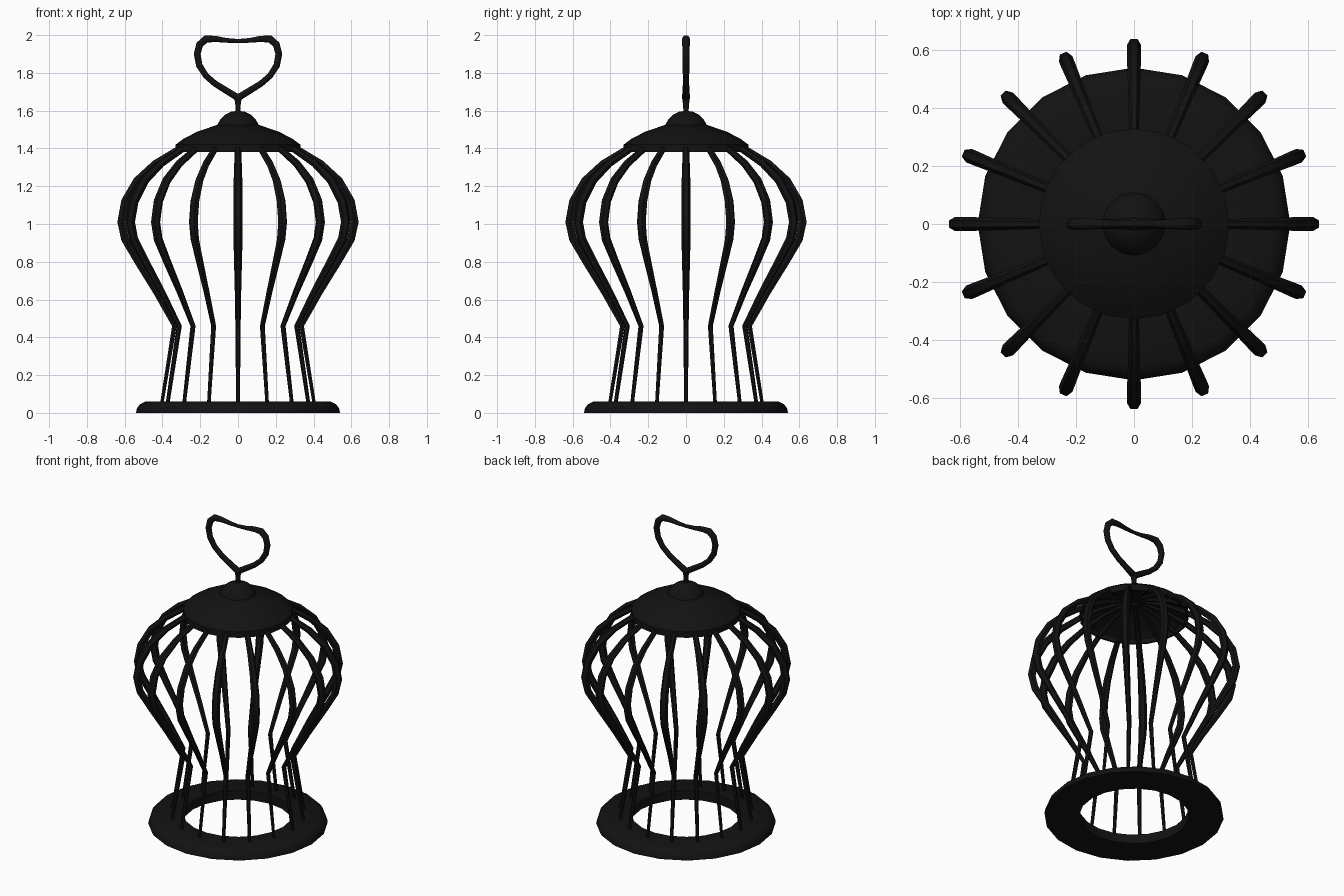
import bpy, bmesh, math
from mathutils import Vector, Matrix

if "Cube" in bpy.data.objects:
    bpy.data.objects.remove(bpy.data.objects["Cube"])

black = bpy.data.materials.new("black_iron")
black.diffuse_color = (0.006, 0.006, 0.006, 1)
black.use_nodes = True
black.node_tree.nodes["Principled BSDF"].inputs["Base Color"].default_value = black.diffuse_color


def finish(name, bm, angle):
    bmesh.ops.remove_doubles(bm, verts=bm.verts, dist=1e-5)
    bmesh.ops.recalc_face_normals(bm, faces=bm.faces)
    me = bpy.data.meshes.new(name)
    bm.to_mesh(me)
    bm.free()
    me.materials.append(black)
    ob = bpy.data.objects.new(name, me)
    bpy.context.collection.objects.link(ob)
    bpy.ops.object.select_all(action='DESELECT')
    ob.select_set(True)
    bpy.context.view_layer.objects.active = ob
    bpy.ops.object.shade_smooth_by_angle(angle=math.radians(angle))
    return ob


def bridge(bm, a, b):
    n = len(a)
    for i in range(n):
        bm.faces.new((a[i], a[(i + 1) % n], b[(i + 1) % n], b[i]))


def lathe(name, profile, sides, angle=40):
    """Revolve a closed (radius, z) loop around the z axis."""
    bm = bmesh.new()
    rings = []
    for k in range(sides):
        t = 2 * math.pi * k / sides
        rings.append([bm.verts.new((r * math.cos(t), r * math.sin(t), z)) for r, z in profile])
    for k in range(sides):
        bridge(bm, rings[k], rings[(k + 1) % sides])
    return finish(name, bm, angle)


def tube(bm, path, closed=False, sides=8, turn=0.0):
    """Sweep a round section along (x, z, radius) points, then spin it about z."""
    rot = Matrix.Rotation(turn, 3, 'Z')
    n = len(path)
    rings = []
    for i, (x, z, r) in enumerate(path):
        p = path[(i - 1) % n if closed else max(i - 1, 0)]
        q = path[(i + 1) % n if closed else min(i + 1, n - 1)]
        d = Vector((q[0] - p[0], 0, q[1] - p[1])).normalized()
        side = Vector((d.z, 0, -d.x))
        ring = []
        for k in range(sides):
            t = 2 * math.pi * (k + 0.5) / sides
            v = Vector((x, 0, z)) + side * (r * math.cos(t)) + Vector((0, r * math.sin(t), 0))
            ring.append(bm.verts.new(rot @ v))
        rings.append(ring)
    for i in range(n if closed else n - 1):
        bridge(bm, rings[i], rings[(i + 1) % n])
    if not closed:
        bm.faces.new(rings[0])
        bm.faces.new(rings[-1])


# Base ring with a rounded outer shoulder
lathe("base_ring", [(0.33, 0), (0.54, 0), (0.535, 0.025), (0.52, 0.045), (0.49, 0.06), (0.33, 0.06)], 20)

# Sixteen tapered, bulging bars that meet under the cap
bar = [(0.405, 0.04, 0.010), (0.337, 0.46, 0.014), (0.435, 0.64, 0.017), (0.53, 0.80, 0.021),
       (0.598, 0.92, 0.024), (0.617, 1.01, 0.025), (0.597, 1.12, 0.025), (0.535, 1.23, 0.023),
       (0.44, 1.32, 0.020), (0.32, 1.395, 0.017), (0.20, 1.45, 0.014), (0.03, 1.49, 0.010)]
bm = bmesh.new()
for i in range(16):
    tube(bm, bar, sides=6, turn=2 * math.pi * i / 16)
finish("cage_bars", bm, 35)

# Hollow domed cap with an upright rim
lathe("cap", [(0.0, 1.545), (0.11, 1.525), (0.22, 1.487), (0.29, 1.45), (0.33, 1.42), (0.33, 1.38),
              (0.318, 1.38), (0.318, 1.412), (0.28, 1.438), (0.21, 1.473), (0.10, 1.51), (0.0, 1.525)], 20)

# Round knob on the cap
bm = bmesh.new()
bmesh.ops.create_uvsphere(bm, u_segments=16, v_segments=10, radius=0.118,
                          matrix=Matrix.Translation((0, 0, 1.482)))
bmesh.ops.bisect_plane(bm, geom=bm.verts[:] + bm.edges[:] + bm.faces[:],
                       plane_co=(0, 0, 1.50), plane_no=(0, 0, 1), clear_inner=True)
finish("knob", bm, 60)

# Heart-shaped handle: mirrored half outline, thin at the dip
half = [(0.06, 1.705, 0.018), (0.12, 1.742, 0.017), (0.17, 1.785, 0.017), (0.205, 1.84, 0.018),
        (0.216, 1.90, 0.019), (0.203, 1.95, 0.020), (0.17, 1.979, 0.021), (0.12, 1.980, 0.017),
        (0.06, 1.972, 0.013)]
heart = [(0, 1.668, 0.022)] + half + [(0, 1.969, 0.011)] + [(-x, z, r) for x, z, r in reversed(half)]
bm = bmesh.new()
tube(bm, heart, closed=True, sides=10)
finish("heart_handle", bm, 60)

# Short stem joining the handle to the knob
bm = bmesh.new()
tube(bm, [(0, 1.585, 0.014), (0, 1.63, 0.015), (0, 1.675, 0.022)], sides=10)
finish("handle_stem", bm, 50)
